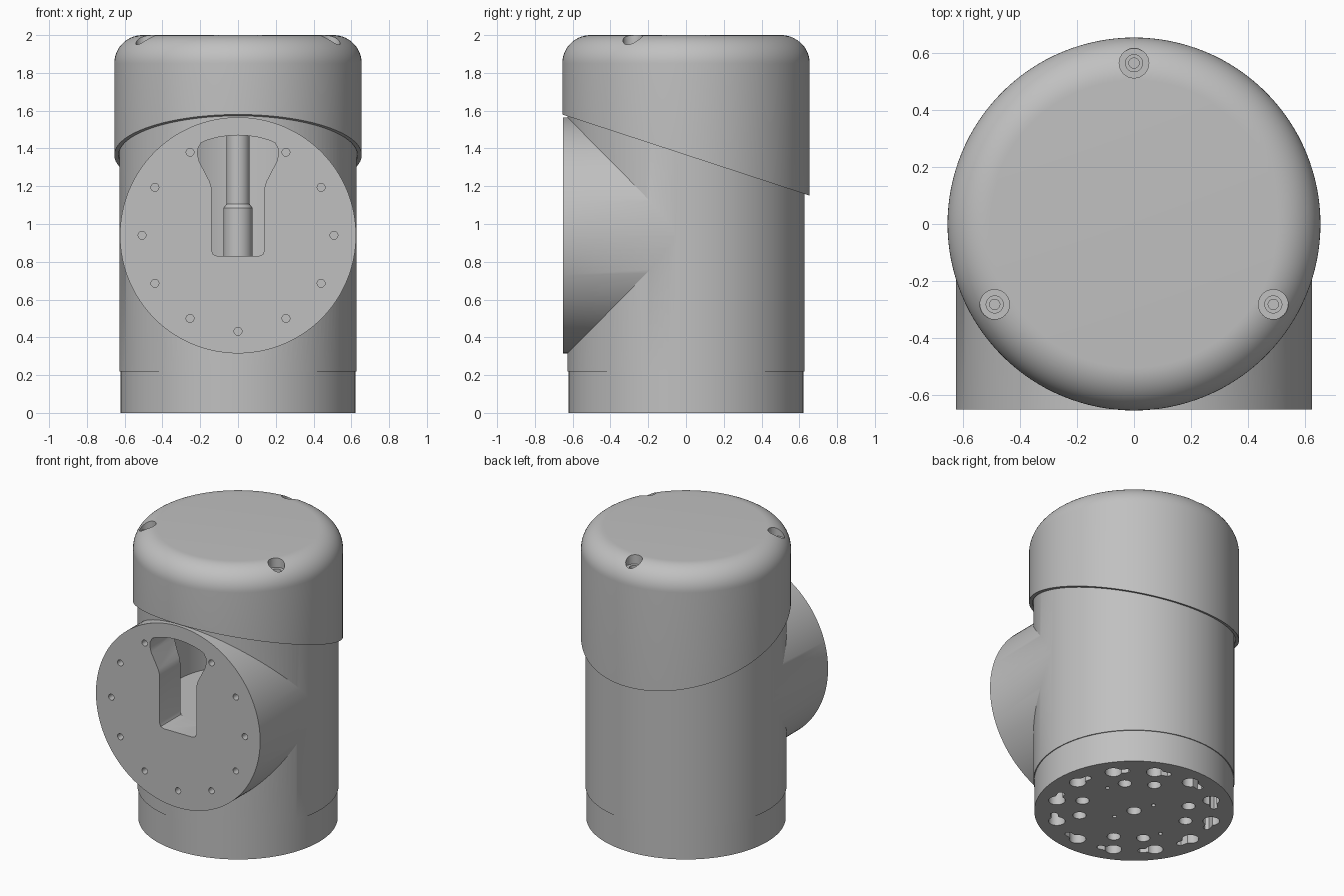
import bpy, bmesh
from math import sin, cos, radians, atan, pi
from mathutils import Matrix, Vector

if "Cube" in bpy.data.objects:
    bpy.data.objects.remove(bpy.data.objects["Cube"])

grey = bpy.data.materials.new("satin grey")
grey.use_nodes = True
grey.diffuse_color = (0.53, 0.53, 0.53, 1)
grey.node_tree.nodes["Principled BSDF"].inputs["Base Color"].default_value = grey.diffuse_color

BODY_R, COLLAR_R, COLLAR_Z, FACE_Y = 0.628, 0.625, 0.94, -0.652
FRONT = Matrix.Rotation(pi / 2, 4, 'X')     # turns local z towards the front


def make(name, bm):
    bmesh.ops.recalc_face_normals(bm, faces=bm.faces)
    mesh = bpy.data.meshes.new(name)
    bm.to_mesh(mesh)
    bm.free()
    mesh.materials.append(grey)
    ob = bpy.data.objects.new(name, mesh)
    bpy.context.collection.objects.link(ob)
    return ob


def add_rod(bm, r, z0, z1, x=0, y=0, seg=24, turn=Matrix()):
    place = turn @ Matrix.Translation((x, y, (z0 + z1) / 2))
    bmesh.ops.create_cone(bm, cap_ends=True, segments=seg, radius1=r, radius2=r,
                          depth=z1 - z0, matrix=place)


def add_prism(bm, outline, z0, z1, turn=Matrix()):
    face = bm.faces.new([bm.verts.new(turn @ Vector((x, y, z0))) for x, y in outline])
    out = bmesh.ops.extrude_face_region(bm, geom=[face])
    moved = [v for v in out["geom"] if isinstance(v, bmesh.types.BMVert)]
    bmesh.ops.translate(bm, verts=moved, vec=turn.to_3x3() @ Vector((0, 0, z1 - z0)))


def lathe(name, profile, seg=128):
    bm = bmesh.new()
    verts = [bm.verts.new((r, 0, z)) for r, z in profile]
    edges = [bm.edges.new(pair) for pair in zip(verts, verts[1:])]
    bmesh.ops.spin(bm, geom=verts + edges, axis=(0, 0, 1), cent=(0, 0, 0),
                   angle=2 * pi, steps=seg, use_merge=True)
    bmesh.ops.remove_doubles(bm, verts=bm.verts, dist=0.0001)
    return make(name, bm)


def combine(ob, bm, operation='DIFFERENCE'):
    tool = make("cutter", bm)
    tool.hide_render = True
    mod = ob.modifiers.new("cut", 'BOOLEAN')
    mod.object, mod.operation, mod.solver, mod.use_self = tool, operation, 'EXACT', True
    bpy.context.view_layer.objects.active = ob
    bpy.ops.object.modifier_apply(modifier=mod.name)
    bpy.data.objects.remove(tool)


def smooth(ob):
    bpy.ops.object.select_all(action='DESELECT')
    ob.select_set(True)
    bpy.context.view_layer.objects.active = ob
    bpy.ops.object.shade_smooth_by_angle(angle=radians(25))


def polar(r, degrees):
    return r * cos(radians(degrees)), r * sin(radians(degrees))


# Main housing with the front collar
bm = bmesh.new()
add_rod(bm, BODY_R, 0.22, 1.7, seg=128)
housing = make("housing", bm)
bm = bmesh.new()
add_rod(bm, COLLAR_R, 0, -FACE_Y, y=COLLAR_Z, seg=128, turn=FRONT)
combine(housing, bm, 'UNION')

# Inner chamber
bm = bmesh.new()
add_rod(bm, 0.45, 0.83, 1.49, seg=64)
combine(housing, bm)

# Keyhole window: straight slot widening to an arched head
half = [(0.11, 0.83), (0.131, 0.839), (0.14, 0.86), (0.14, 1.19), (0.15, 1.225), (0.205, 1.33),
        (0.215, 1.37), (0.212, 1.4), (0.195, 1.43)]
arch = [(0.53 * sin(radians(a)), COLLAR_Z + 0.53 * cos(radians(a))) for a in (18, 12, 6)]
right = half + arch
outline = right + [(0, COLLAR_Z + 0.53)] + [(-x, z) for x, z in reversed(right)]
bm = bmesh.new()
add_prism(bm, outline, 0.35, 0.75, FRONT)
combine(housing, bm)

# Screw holes round the collar face, none above the window
bm = bmesh.new()
for i in range(1, 12):
    x, z = polar(0.508, 90 + 30 * i)
    add_rod(bm, 0.021, 0.56, 0.7, x, z + COLLAR_Z, 16, FRONT)
combine(housing, bm)
smooth(housing)

# Stepped post inside the chamber
post = lathe("stepped_post", [(0, 0.82), (0.077, 0.82), (0.077, 1.085), (0.062, 1.105),
                              (0.062, 1.5), (0, 1.5)], 48)
smooth(post)

# Base ring with its pattern of mounting holes
bm = bmesh.new()
add_rod(bm, 0.622, 0, 0.222, seg=128)
base = make("base", bm)
bm = bmesh.new()
add_rod(bm, 0.045, -0.1, 0.12)
for k in range(4):
    for side in (-15.5, 15.5):
        add_rod(bm, 0.042, -0.1, 0.12, *polar(0.345, 56 + 90 * k + side))
    add_rod(bm, 0.014, -0.1, 0.08, *polar(0.14 if k % 2 else 0.33, 20 + 90 * k), 12)
combine(base, bm)

# Keyhole slots: a large round end and a narrow curved tail
bm = bmesh.new()
for k in range(12):
    start = 5 + 30 * k
    tail = [polar(0.522, start + a) for a in (0, 4, 8, 11)]
    tip = [polar(0.5, start + 12.5)]
    inner = [polar(0.478, start + a) for a in (11, 8, 4, 0)]
    add_prism(bm, tail + tip + inner, -0.1, 0.115)
    add_rod(bm, 0.052, -0.1, 0.12, *polar(0.498, start))
combine(base, bm)
smooth(base)

# Domed cap, hollow beneath, with rounded shoulder
CAP_R, FILLET = 0.655, 0.15
shoulder = [(CAP_R - FILLET + FILLET * cos(radians(a)), 2 - FILLET + FILLET * sin(radians(a)))
            for a in range(0, 91, 6)]
cap = lathe("cap", [(0, 1.75), (0.632, 1.75), (0.632, 1), (CAP_R, 1)] + shoulder + [(0, 2)])

# Slanted lower edge of the cap
bm = bmesh.new()
slope = Matrix.Translation((0, 0, 1.365)) @ Matrix.Rotation(-atan(0.328), 4, 'X')
bmesh.ops.create_cube(bm, size=2, matrix=slope @ Matrix.Translation((0, 0, -1)))
combine(cap, bm)

# Counterbored screw holes in the shoulder
for r, floor in ((0.052, 1.935), (0.03, 1.89), (0.018, 1.83)):
    bm = bmesh.new()
    for angle in (90, 210, 330):
        add_rod(bm, r, floor, 2.1, *polar(0.565, angle), 32)
    combine(cap, bm)
smooth(cap)
